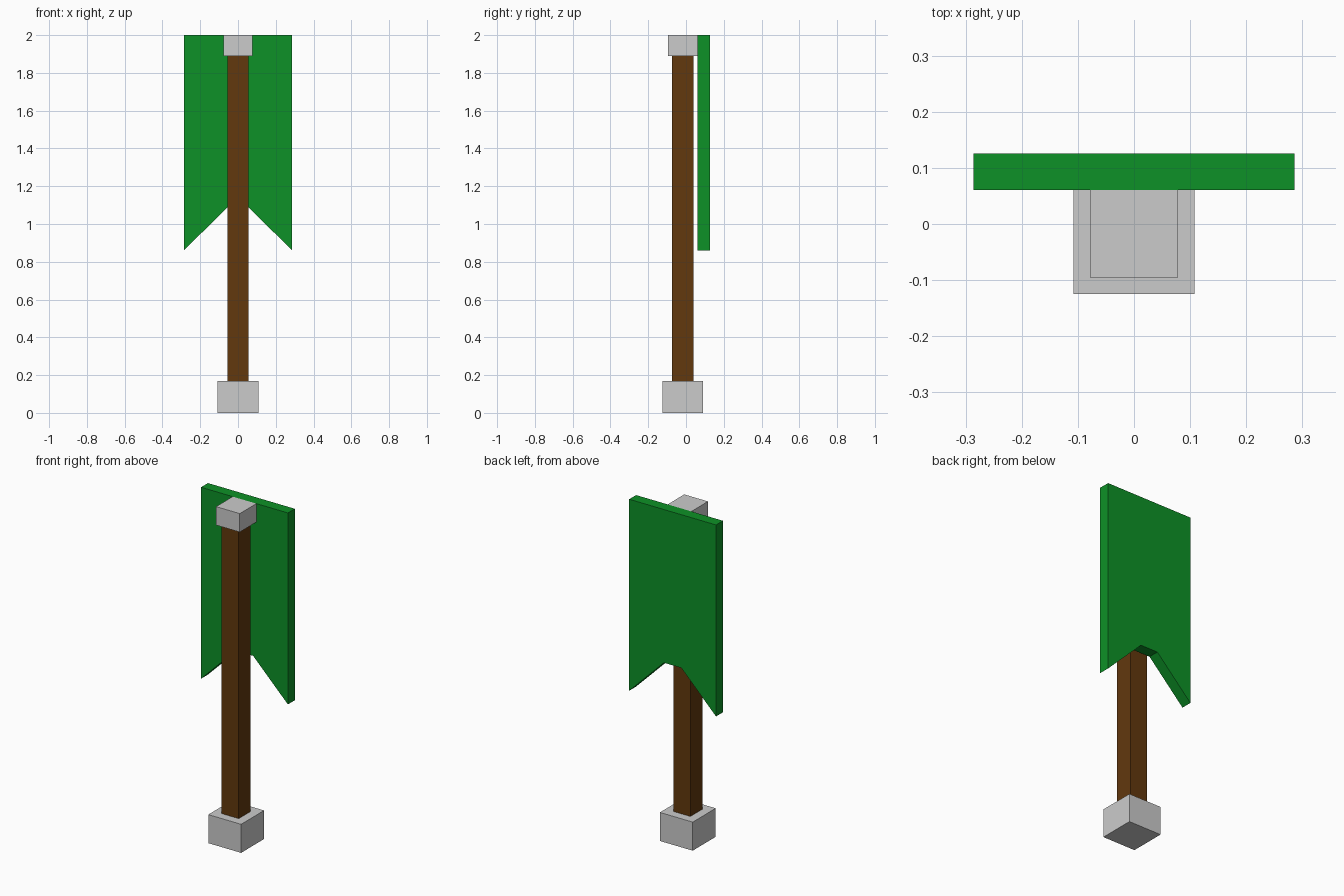
import bpy, bmesh

if "Cube" in bpy.data.objects:
    bpy.data.objects.remove(bpy.data.objects["Cube"])


def material(name, color):
    mat = bpy.data.materials.new(name)
    mat.diffuse_color = color
    mat.use_nodes = True
    mat.node_tree.nodes["Principled BSDF"].inputs["Base Color"].default_value = mat.diffuse_color
    return mat


def prism(name, profile, y0, y1, mat=None):
    """Extrude an (x, z) outline from y0 to y1."""
    bm = bmesh.new()
    face = bm.faces.new([bm.verts.new((x, y0, z)) for x, z in profile])
    ext = bmesh.ops.extrude_face_region(bm, geom=[face])
    verts = [g for g in ext["geom"] if isinstance(g, bmesh.types.BMVert)]
    bmesh.ops.translate(bm, verts=verts, vec=(0, y1 - y0, 0))
    bmesh.ops.recalc_face_normals(bm, faces=bm.faces)
    mesh = bpy.data.meshes.new(name)
    bm.to_mesh(mesh)
    bm.free()
    obj = bpy.data.objects.new(name, mesh)
    bpy.context.collection.objects.link(obj)
    if mat:
        mesh.materials.append(mat)
    return obj


def block(name, half, z0, z1, mat=None):
    """Square block centred on the pole axis."""
    outline = [(-half, z0), (half, z0), (half, z1), (-half, z1)]
    return prism(name, outline, POLE_Y - half, POLE_Y + half, mat)


POLE_Y = -0.017
wood = material("wood", (0.122, 0.040, 0.004, 1))
cloth = material("green_cloth", (0.004, 0.285, 0.020, 1))

# Pole with stone foot and top cap
block("base", 0.108, 0.0, 0.17)
block("pole", 0.056, 0.17, 1.89, wood)
block("cap", 0.078, 1.89, 2.0)

# Banner with a notched lower edge
right = [(0.057, 1.088), (0.286, 0.86), (0.286, 2.0)]
left = [(-x, z) for x, z in reversed(right)]
prism("banner", right + left, 0.061, 0.126, cloth)
